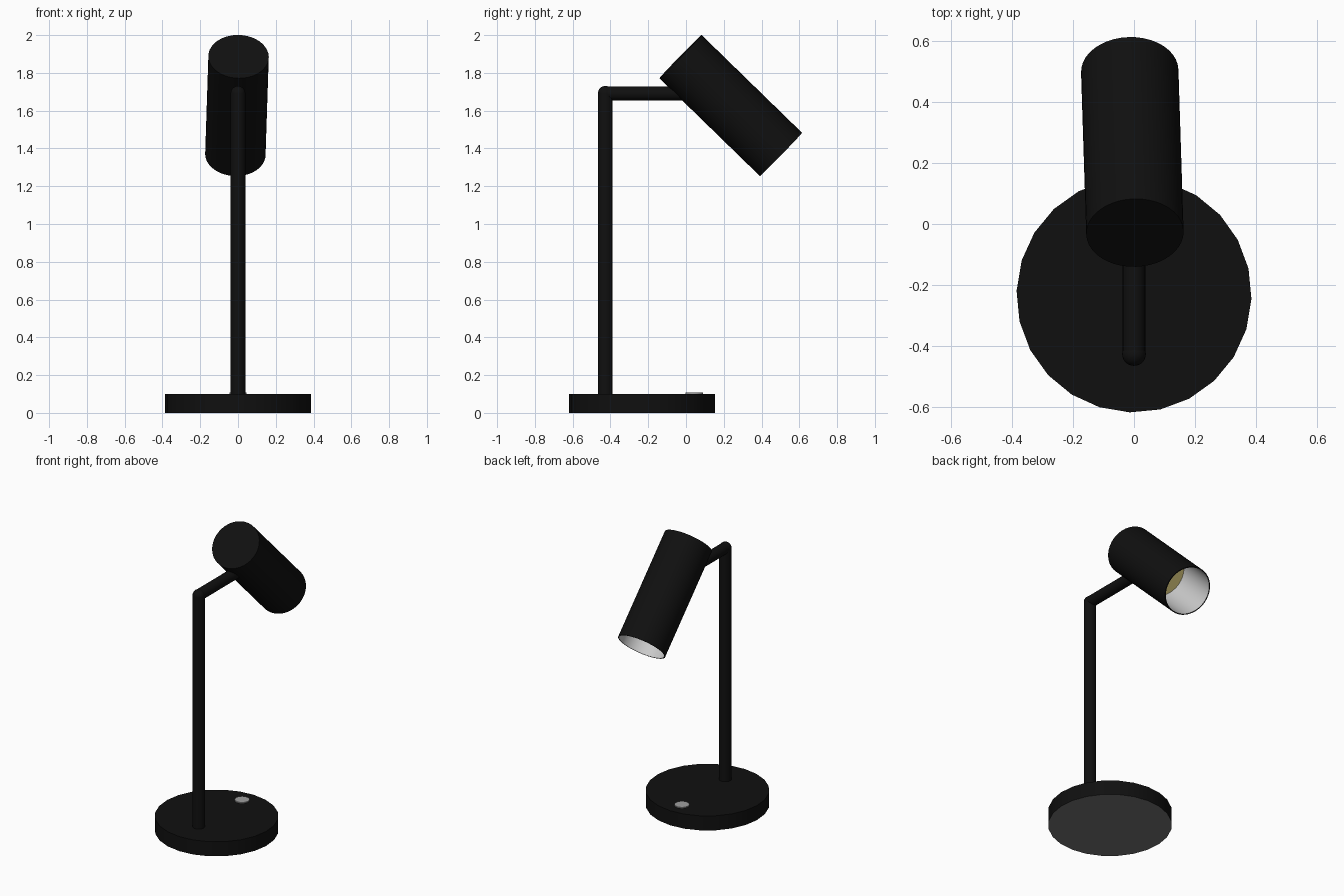
import bpy, bmesh, math
from mathutils import Vector, Matrix

if "Cube" in bpy.data.objects:
    bpy.data.objects.remove(bpy.data.objects["Cube"])


def material(name, rgb):
    m = bpy.data.materials.new(name)
    m.diffuse_color = (*rgb, 1)
    m.use_nodes = True
    m.node_tree.nodes["Principled BSDF"].inputs["Base Color"].default_value = m.diffuse_color
    return m


BLACK = material("black_paint", (0.005, 0.005, 0.005))
WHITE = material("white_lining", (0.75, 0.75, 0.75))
GLOW = material("warm_diffuser", (0.6, 0.5, 0.18))
PAD = material("grey_pad", (0.18, 0.18, 0.18))
METAL = material("button_metal", (0.35, 0.35, 0.35))


def lathe(name, profile, mats, start, end, sides, twist=0):
    """Revolve (radius, height, material index of next band) points along start->end."""
    start, end = Vector(start), Vector(end)
    rot = (end - start).to_track_quat('Z', 'Y').to_matrix().to_4x4()
    bm = bmesh.new()
    rings = []
    for r, h, _ in profile:
        n = 1 if r == 0 else sides
        rings.append([bm.verts.new((r * math.cos(twist + math.tau * i / sides),
                                    r * math.sin(twist + math.tau * i / sides), h))
                      for i in range(n)])
    for a, b, (_, _, mat) in zip(rings, rings[1:], profile):
        for i in range(sides):
            j = (i + 1) % sides
            quad = [a[i % len(a)], a[j % len(a)], b[j % len(b)], b[i % len(b)]]
            f = bm.faces.new(list(dict.fromkeys(quad)))
            f.material_index = mat
    bmesh.ops.recalc_face_normals(bm, faces=bm.faces)
    bm.transform(Matrix.Translation(start) @ rot)
    me = bpy.data.meshes.new(name)
    bm.to_mesh(me)
    bm.free()
    for m in mats:
        me.materials.append(m)
    ob = bpy.data.objects.new(name, me)
    bpy.context.collection.objects.link(ob)
    bpy.ops.object.select_all(action='DESELECT')
    ob.select_set(True)
    bpy.context.view_layer.objects.active = ob
    bpy.ops.object.shade_smooth_by_angle(angle=math.radians(30))
    return ob


def rod(name, start, end, radius, mat, sides):
    length = (Vector(end) - Vector(start)).length
    return lathe(name, [(0, 0, 0), (radius, 0, 0), (radius, length, 0), (0, length, 0)],
                 [mat], start, end, sides)


# weighted base with a grey underside
lathe("base", [(0, 0, 1), (0.386, 0, 0), (0.386, 0.1, 0), (0, 0.1, 0)],
      [BLACK, PAD], (0, -0.233, 0), (0, -0.233, 1), 24, math.radians(-2))

# touch button
rod("button", (0, 0.044, 0.095), (0, 0.044, 0.107), 0.046, METAL, 24)

# upright pole, rounded elbow and horizontal arm
elbow = (0, -0.427, 1.692)
rod("pole", (0, -0.427, 0.09), elbow, 0.039, BLACK, 24)
rod("arm", elbow, (0, 0.0, 1.692), 0.037, BLACK, 24)
R = 0.039
lathe("elbow", [(R * math.sin(math.pi * k / 10) if 0 < k < 10 else 0,
                 -R * math.cos(math.pi * k / 10), 0) for k in range(11)],
      [BLACK], elbow, (0, -0.427, 2), 24)

# tilted shade: closed top, thin rim, white lining, diffuser set inside
L, RO, RI = 0.742, 0.16, 0.154
lathe("lamp_shade",
      [(0, 0, 0), (RO, 0, 0), (RO, L, 0), (RI, L, 1), (RI, L - 0.33, 2), (0, L - 0.33, 2)],
      [BLACK, WHITE, GLOW], (0.003, -0.029, 1.886), (-0.014, 0.503, 1.368), 40)
